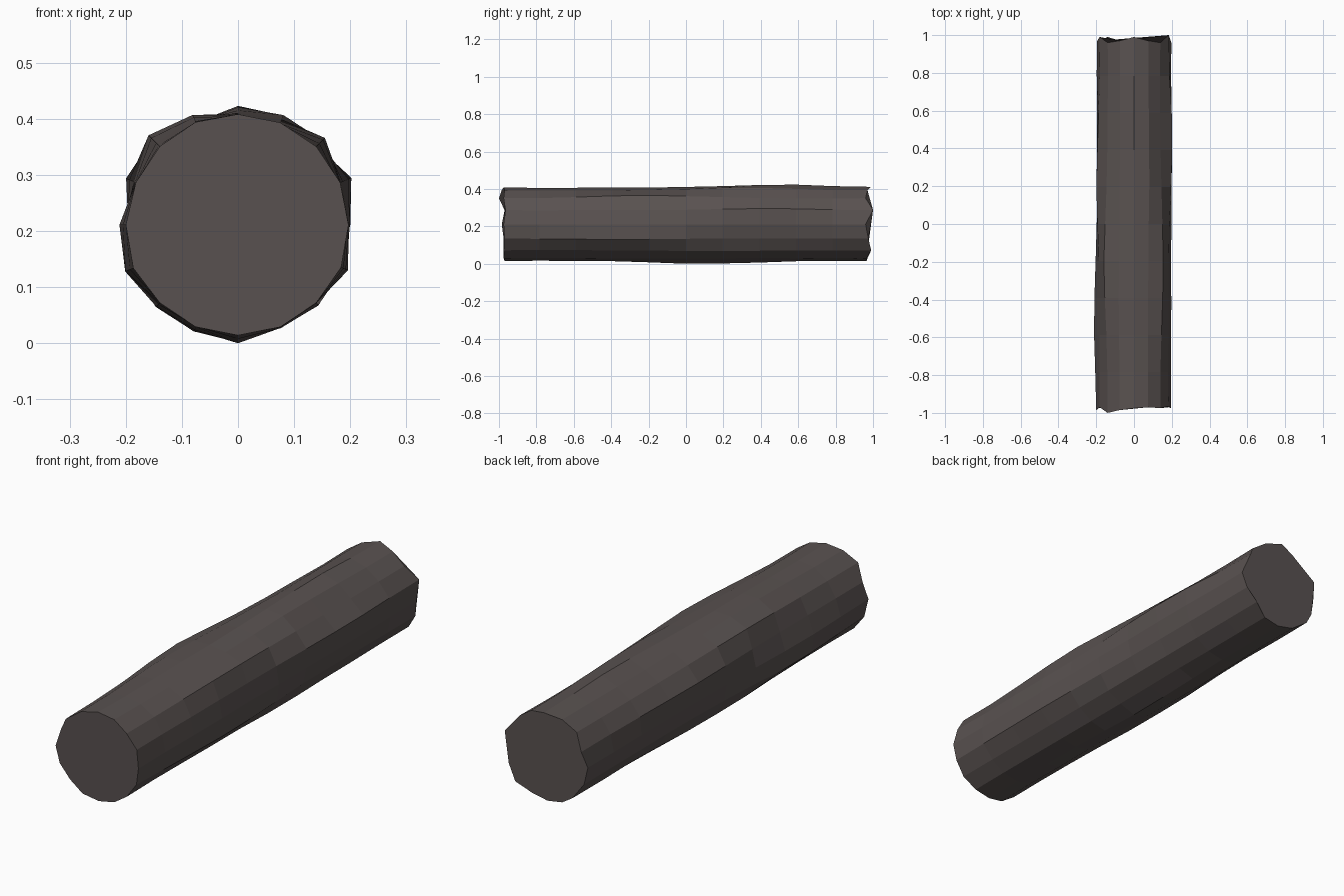
import bpy, bmesh, math, random

if "Cube" in bpy.data.objects:
    bpy.data.objects.remove(bpy.data.objects["Cube"], do_unlink=True)

random.seed(4)
SIDES, SEGMENTS = 16, 10
CENTRE_Z, RADIUS = 0.212, 0.197

# Widest radius of each lengthwise ridge, going round from +x, and where it swells
swell = [0.203, 0.221, 0.221, 0.213, 0.213, 0.213, 0.225, 0.216,
         0.212, 0.221, 0.21, 0.209, 0.212, 0.2, 0.205, 0.215]
swell_y = [0.4, 0.4, -0.2, 0.3, 0.5, -0.35, -0.2, 0.2,
           -0.5, -0.5, 0, 0.3, 0.1, -0.3, 0.2, -0.4]

# Ragged ends: lengthwise position of each ridge tip
front_y = [-0.975, -0.965, -0.975, -0.97, -0.975, -0.985, -1, -0.97,
           -0.985, -0.975, -0.97, -0.975, -0.97, -0.97, -0.975, -0.97]
back_y = [0.96, 1, 0.96, 0.97, 0.99, 0.97, 0.96, 0.99,
          0.965, 0.97, 0.99, 0.97, 0.965, 0.965, 0.99, 0.975]


def flat_material(name, colour):
    mat = bpy.data.materials.new(name)
    mat.use_nodes = True
    mat.diffuse_color = colour
    mat.node_tree.nodes["Principled BSDF"].inputs["Base Color"].default_value = colour
    return mat


def ring_point(ring, side):
    """Point on the bark, with ridges swelling along the length."""
    t = ring / SEGMENTS
    y = -0.98 + 1.96 * t
    if ring == 0:
        y = front_y[side]
    elif ring == SEGMENTS:
        y = back_y[side]
    bell = math.exp(-((y - swell_y[side]) / 0.38) ** 2)
    r = RADIUS + (swell[side] - RADIUS) * bell
    if 0 < ring < SEGMENTS:
        r += random.uniform(-0.003, 0.0005)
    a = math.tau * side / SIDES
    return (r * math.cos(a), y, CENTRE_Z + r * math.sin(a))


# Log: rings of bark closed by a single cut face at each end
bm = bmesh.new()
rings = [[bm.verts.new(ring_point(i, k)) for k in range(SIDES)]
         for i in range(SEGMENTS + 1)]
for a, b in zip(rings, rings[1:]):
    for k in range(SIDES):
        n = (k + 1) % SIDES
        bm.faces.new((a[k], a[n], b[n], b[k]))
bm.faces.new(rings[0])
bm.faces.new(rings[-1])
bmesh.ops.recalc_face_normals(bm, faces=bm.faces)

# Rest the lowest ridge on the ground
lowest = min(v.co.z for v in bm.verts)
bmesh.ops.translate(bm, verts=bm.verts, vec=(0, 0, -lowest))

mesh = bpy.data.meshes.new("log")
bm.to_mesh(mesh)
bm.free()
mesh.materials.append(flat_material("dark brown bark", (0.1, 0.084, 0.081, 1)))
log = bpy.data.objects.new("log", mesh)
bpy.context.scene.collection.objects.link(log)
